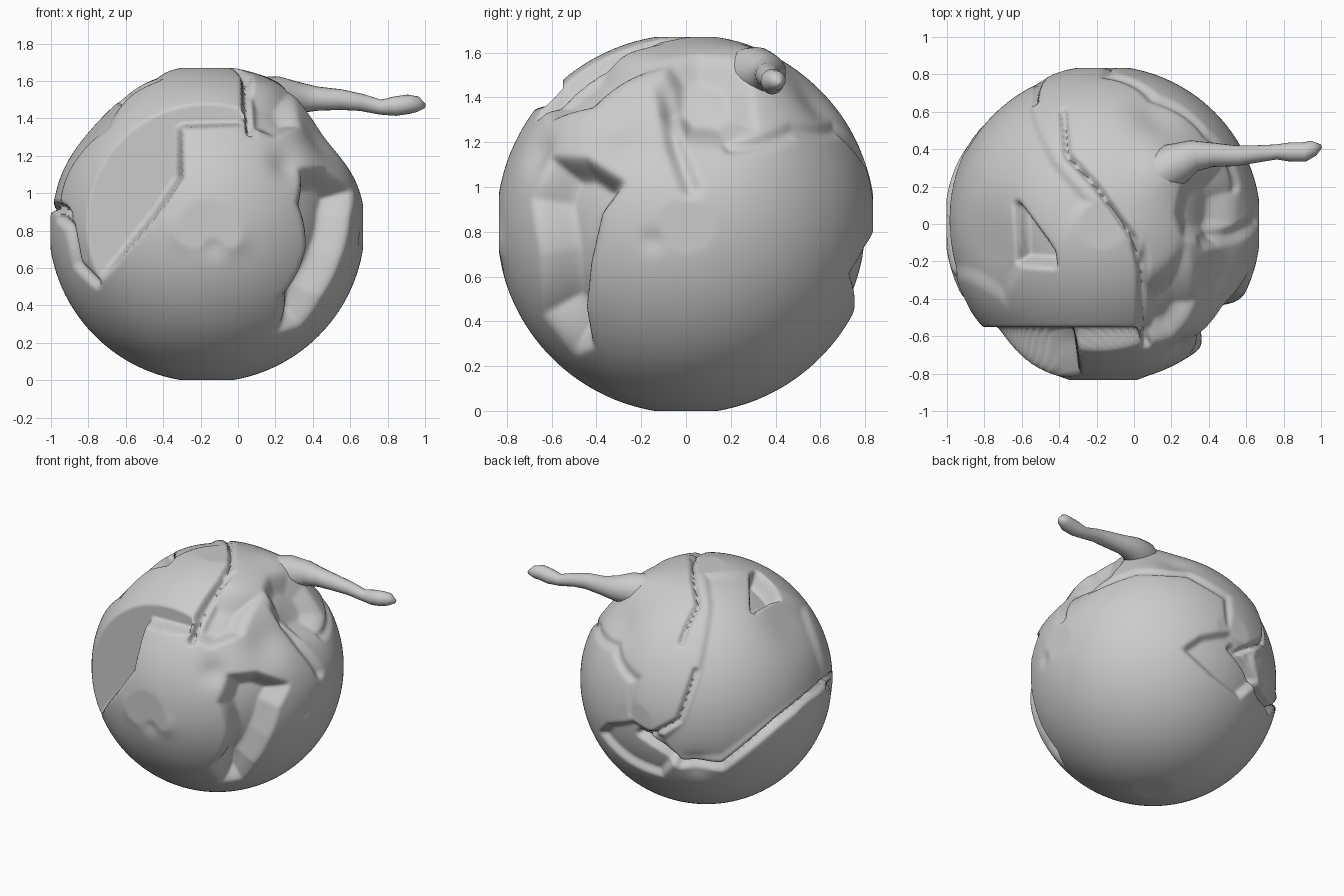
import bpy, bmesh, math
from mathutils import Vector as V

if "Cube" in bpy.data.objects:
    bpy.data.objects.remove(bpy.data.objects["Cube"])

C = V((-0.167, 0, 0.835))
R, CLIP = 0.846, 0.835


def view(az, el, ou=0.0, ov=0.0):
    """Viewing basis: right, up, toward viewer, plus the grid offset of the centre."""
    a, e = math.radians(az), math.radians(el)
    toward = V((math.cos(a) * math.cos(e), math.sin(a) * math.cos(e), math.sin(e)))
    right = V((-math.sin(a), math.cos(a), 0))
    return right, toward.cross(right), toward, ou, ov


FRONT = view(-90, 0, -0.167, 0.835)
SIDE = view(0, 0, 0, 0.835)
TOP = view(-90, 90, -0.167, 0)
BACK_LEFT = view(135, 25)
BACK_RIGHT = view(45, -25)


def smooth(t):
    t = max(0.0, min(1.0, t))
    return t * t * (3 - 2 * t)


def project(vw, p):
    return p.dot(vw[0]) + vw[3], p.dot(vw[1]) + vw[4], p.dot(vw[2])


def line_dist(x, y, pts, closed):
    best, n = 9.0, len(pts)
    for i in range(n if closed else n - 1):
        ax, ay = pts[i]
        bx, by = pts[(i + 1) % n]
        dx, dy = bx - ax, by - ay
        t = ((x - ax) * dx + (y - ay) * dy) / (dx * dx + dy * dy)
        t = max(0.0, min(1.0, t))
        best = min(best, math.hypot(x - ax - t * dx, y - ay - t * dy))
    return best


def inside(x, y, pts):
    hit = False
    for (ax, ay), (bx, by) in zip(pts, pts[1:] + pts[:1]):
        if (ay > y) != (by > y) and x < (bx - ax) * (y - ay) / (by - ay) + ax:
            hit = not hit
    return hit


def patch(vw, pts, p, soft):
    x, y, w = project(vw, p)
    if w <= 0 or not inside(x, y, pts):
        return 0.0
    return smooth(line_dist(x, y, pts, True) / soft) * smooth(w / 0.2)


def groove(vw, pts, p, width):
    x, y, w = project(vw, p)
    if w <= 0:
        return 0.0
    return (1 - smooth(line_dist(x, y, pts, False) / width)) * smooth(w / 0.1)


# Recessed areas: view, outline, depth, edge softness
recesses = [
    # hollow in front of the right crescent
    (SIDE, [(-.25, 1.02), (-.36, .87), (-.41, .65), (-.43, .45), (-.4, .28), (-.5, .24),
            (-.65, .43), (-.66, .7), (-.7, .95), (-.62, 1.15), (-.45, 1.15)], .15, .1),
    # front collar under the top
    (FRONT, [(.03, 1.62), (.3, 1.57), (.36, 1.36), (.2, 1.28), (.04, 1.34)], .08, .1),
    # hollow under the tail
    (TOP, [(.2, .05), (.23, .22), (.32, .31), (.5, .34), (.6, .2), (.6, 0), (.5, -.14),
           (.25, -.1)], .08, .12),
    # triangular pocket on top
    (TOP, [(-.67, .14), (-.63, .13), (-.42, -.15), (-.41, -.24), (-.66, -.23)], .12, .03),
    # back left plate
    (BACK_LEFT, [(.78, -.07), (.37, -.31), (-.03, -.57), (-.3, -.57), (-.5, -.42), (-.33, -.27),
                 (-.2, .06), (-.07, .49), (-.05, .72), (.3, .7), (.68, .45)], .02, .05),
    # notch at the back
    (BACK_RIGHT, [(.25, .13), (.39, .23), (.59, .27), (.74, .13), (.77, -.07),
                  (.62, -.21), (.45, -.07)], .045, .04),
]
# Seams: view, path, depth, width
seams = [
    (TOP, [(-.38, .6), (-.36, .37), (-.2, .2), (.0, -.08), (.04, -.25), (.04, -.55)], .05, .022),
    (BACK_LEFT, [(-.2, .06), (-.33, -.27), (-.53, -.37)], .05, .022),
    (BACK_LEFT, [(.8, -.05), (.37, -.31), (-.03, -.6), (-.3, -.57), (-.5, -.42), (-.58, -.35)], .07, .027),
    (BACK_RIGHT, [(-.38, .6), (-.05, .69), (.29, .67), (.55, .5), (.57, .3)], .02, .03),
    (FRONT, [(-.95, .87), (-.9, .83), (-.86, .62), (-.76, .52)], .04, .03),
    (FRONT, [(.05, 1.62), (.07, 1.33)], .06, .03),
    (SIDE, [(-.1, 1.45), (-.05, 1.2), (.02, 1.0)], .03, .06),
]
# Soft dents (negative = bumps): world point, radius, depth
dents = [
    ((.5, .04, 1.3), .24, .07), ((.38, -.28, 1.25), .17, .05),
    ((-.78, -.1, 1.4), .26, .04), ((.15, .28, 1.55), .16, -.04),
    ((.67, -.15, .76), .05, .015), ((-.28, -.83, .8), .08, -.015),
    ((-.02, -.82, .75), .07, -.015), ((-.13, -.82, .72), .06, .015),
    ((-.55, .65, .55), .09, .03), ((.25, -.65, 1.15), .09, .03), ((.1, .55, 1.35), .13, .03),
]
dents = [((V(c) - C).normalized() * R, r, d) for c, r, d in dents]

# Flat cut face at the upper left of the front
CUT = [(.03, 1.75), (.03, 1.36), (-.3, 1.35), (-.3, 1.08), (-.42, .9), (-.75, .5),
       (-.88, .58), (-1.1, .85), (-1.0, 1.6), (-.6, 1.75)]

# Ball body
bm = bmesh.new()
bmesh.ops.create_icosphere(bm, subdivisions=7, radius=R)
for v in bm.verts:
    p = v.co.normalized() * R
    depth = 0.0
    for vw, pts, d, s in recesses:
        depth = max(depth, d * patch(vw, pts, p, s))
    cut = 0.0
    for vw, pts, d, s in seams:
        cut = max(cut, d * groove(vw, pts, p, s))
    depth += cut
    for c, r, d in dents:
        depth += d * math.exp(-((p - c).length / r) ** 2)
    q = p * (1 - depth / R)
    q = V([max(-CLIP, min(CLIP, k)) for k in q])
    if q.y < -0.55:
        k = patch(FRONT, CUT, p, 0.015)
        q.y += (-0.55 - q.y) * k
    v.co = q + C
bmesh.ops.smooth_vert(bm, verts=bm.verts[:], factor=0.5, use_axis_x=True, use_axis_y=True, use_axis_z=True)


def make(name, mesh_bm, angle):
    me = bpy.data.meshes.new(name)
    mesh_bm.to_mesh(me)
    mesh_bm.free()
    ob = bpy.data.objects.new(name, me)
    bpy.context.collection.objects.link(ob)
    bpy.ops.object.select_all(action='DESELECT')
    ob.select_set(True)
    bpy.context.view_layer.objects.active = ob
    bpy.ops.object.shade_smooth_by_angle(angle=math.radians(angle))
    return ob


make("ball_body", bm, 75)

# Tail: rings swept along x, (x, y, z, radius)
path = [(-.05, .15, 1.47, .08), (.1, .25, 1.5, .12), (.22, .32, 1.51, .115), (.32, .365, 1.51, .085),
        (.42, .37, 1.505, .065), (.55, .365, 1.5, .055), (.66, .375, 1.485, .046), (.76, .385, 1.46, .04),
        (.84, .385, 1.465, .052), (.91, .385, 1.475, .052), (.96, .405, 1.475, .042), (1.0, .415, 1.465, .012)]
tail = bmesh.new()
SEG, rings = 20, []
for i, (x, y, z, r) in enumerate(path):
    a, b = path[max(i - 1, 0)], path[min(i + 1, len(path) - 1)]
    t = (V(b[:3]) - V(a[:3])).normalized()
    side = t.cross(V((0, 0, 1))).normalized()
    up = side.cross(t)
    rings.append([tail.verts.new(V((x, y, z)) + r * (side * math.cos(k * math.tau / SEG)
                 + up * math.sin(k * math.tau / SEG))) for k in range(SEG)])
for a, b in zip(rings, rings[1:]):
    for k in range(SEG):
        tail.faces.new((a[k], a[(k + 1) % SEG], b[(k + 1) % SEG], b[k]))
tail.faces.new(rings[0])
tail.faces.new(rings[-1])
bmesh.ops.recalc_face_normals(tail, faces=tail.faces[:])
make("tail", tail, 60)
